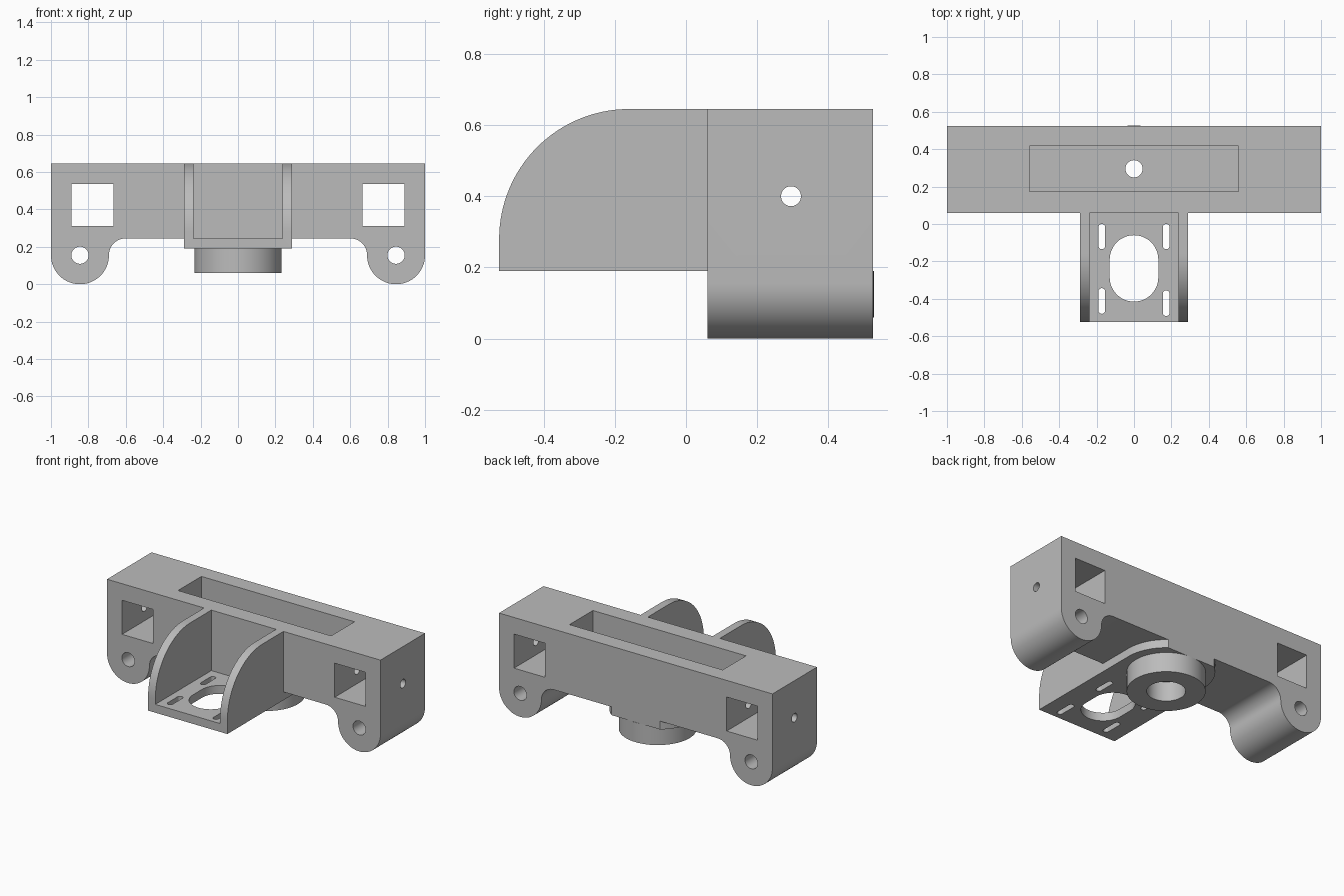
import bpy, bmesh
from math import radians, cos, sin

cube = bpy.data.objects.get("Cube")
if cube:
    bpy.data.objects.remove(cube, do_unlink=True)

grey = bpy.data.materials.new("plain grey")
grey.use_nodes = True
colour = (0.5, 0.5, 0.5, 1)
grey.diffuse_color = colour
grey.node_tree.nodes["Principled BSDF"].inputs["Base Color"].default_value = colour


def arc(cu, cv, r, start, end, n=24):
    angles = [radians(start + (end - start) * i / n) for i in range(n + 1)]
    return [(cu + r * cos(a), cv + r * sin(a)) for a in angles]


def circle(cu, cv, r, n=48):
    return arc(cu, cv, r, 0, 360, n)[:-1]


def rect(u0, u1, v0, v1):
    return [(u0, v0), (u1, v0), (u1, v1), (u0, v1)]


def slot(cu, v0, v1, r):
    """Outline with round ends, long in v."""
    return arc(cu, v1 - r, r, 0, 180) + arc(cu, v0 + r, r, 180, 360)


def prism(name, outline, axis, low, high):
    """Extrude a 2D outline along one axis."""
    place = {"x": lambda u, v, w: (w, u, v),
             "y": lambda u, v, w: (u, w, v),
             "z": lambda u, v, w: (u, v, w)}[axis]
    bm = bmesh.new()
    face = bm.faces.new([bm.verts.new(place(u, v, low)) for u, v in outline])
    top = bmesh.ops.extrude_face_region(bm, geom=[face])["geom"]
    shift = place(0, 0, high - low)
    bmesh.ops.translate(bm, vec=shift, verts=[g for g in top if isinstance(g, bmesh.types.BMVert)])
    bmesh.ops.recalc_face_normals(bm, faces=bm.faces)
    mesh = bpy.data.meshes.new(name)
    bm.to_mesh(mesh)
    bm.free()
    mesh.materials.append(grey)
    obj = bpy.data.objects.new(name, mesh)
    bpy.context.collection.objects.link(obj)
    return obj


def cut(obj, *cutter):
    """Subtract one prism and discard the cutter."""
    tool = prism("cutter", *cutter)
    tool.hide_render = True
    mod = obj.modifiers.new("cut", "BOOLEAN")
    mod.operation, mod.solver, mod.object = "DIFFERENCE", "EXACT", tool
    graph = bpy.context.evaluated_depsgraph_get()
    mesh = bpy.data.meshes.new_from_object(obj.evaluated_get(graph))
    obj.modifiers.clear()
    obj.data = mesh
    bpy.data.objects.remove(tool, do_unlink=True)


def smooth(obj):
    bpy.ops.object.select_all(action="DESELECT")
    obj.select_set(True)
    bpy.context.view_layer.objects.active = obj
    bpy.ops.object.shade_smooth_by_angle(angle=radians(30))


FRONT, BACK, TOP = 0.06, 0.525, 0.645
UNDER, BASE = 0.245, 0.19
HUB_Y = 0.295

# Cross beam with a rounded lug at each end
half = arc(0.6, 0.155, 0.09, 90, 0, 12) + arc(0.845, 0.155, 0.155, 180, 360, 32)[1:] + [(1, TOP)]
beam = prism("cross_beam", half + [(-x, z) for x, z in reversed(half)], "y", FRONT, BACK)
for side in (-1, 1):
    cut(beam, circle(side * 0.845, 0.155, 0.046), "y", -1, 1)
    x0, x1 = sorted((side * 0.665, side * 0.89))
    cut(beam, rect(x0, x1, 0.31, 0.535), "y", -1, 1)
cut(beam, rect(-0.56, 0.56, 0.173, 0.417), "z", 0.30, 1)
cut(beam, circle(0.295, 0.40, 0.028), "x", -2, 2)
cut(beam, circle(0, HUB_Y, 0.046), "z", -1, 1)

# Front bracket: floor, two side cheeks and a rounded tail under the beam
tail = [p for p in arc(0, HUB_Y, 0.29, 0, 180, 64) if p[1] < BACK]
chord = (0.29 ** 2 - (BACK - HUB_Y) ** 2) ** 0.5
right = [p for p in tail if p[0] > 0] + [(chord, BACK)]
plan = [(0.29, -0.525)] + right
bracket = prism("front_bracket", plan + [(-x, y) for x, y in reversed(plan)], "z", BASE, TOP)
cut(bracket, rect(-1, 1, FRONT, 1), "z", UNDER, 1)
cut(bracket, rect(-0.237, 0.237, -1, FRONT + 0.01), "z", UNDER, 1)
corner = arc(-0.16, 0.28, 0.365, 180, 90, 32) + [(-0.16, 0.9), (-0.9, 0.9), (-0.9, 0.28)]
cut(bracket, corner, "x", -1, 1)
cut(bracket, slot(0, -0.415, -0.06, 0.13), "z", -1, 1)
for x, y0, y1 in ((-0.172, -0.135, 0), (0.172, -0.135, 0), (-0.172, -0.48, -0.343), (0.172, -0.492, -0.355)):
    cut(bracket, slot(x, y0, y1, 0.018), "z", -1, 1)
cut(bracket, circle(0, HUB_Y, 0.046), "z", -1, 1)

# Collar below the beam
collar = prism("bearing_collar", circle(0, HUB_Y, 0.233, 64), "z", 0.06, BASE)
cut(collar, circle(0, HUB_Y, 0.115), "z", -1, 1)

for part in (beam, bracket, collar):
    smooth(part)
